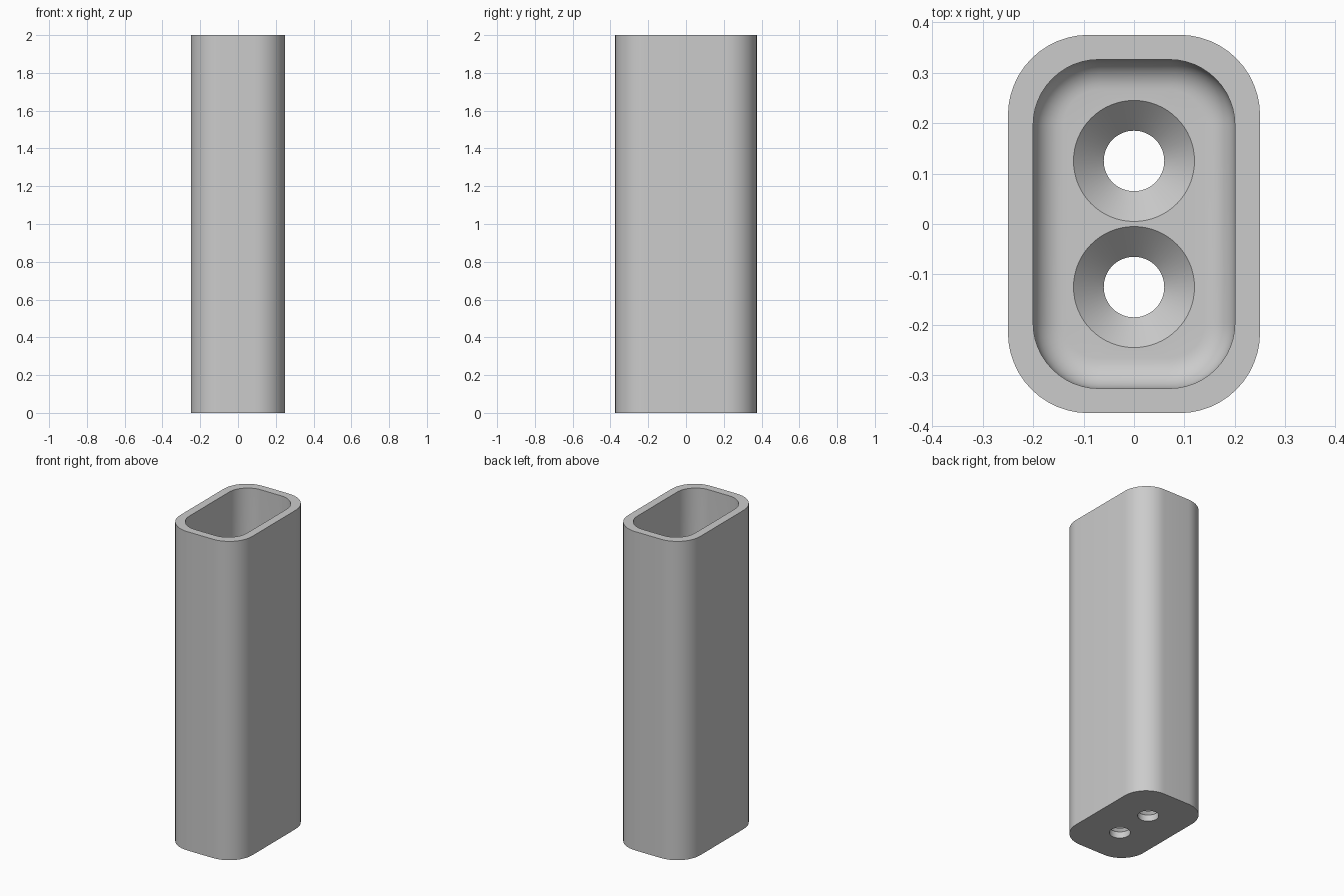
import bpy
import bmesh
from math import cos, sin, pi

FLOOR, FILLET = 0.1, 0.06
HOLE_R, SINK_R, SINK_Z = 0.06, 0.12, 0.04

cube = bpy.data.objects.get("Cube")
if cube:
    bpy.data.objects.remove(cube)

bm = bmesh.new()


def loop(points, z):
    return [bm.verts.new((x, y, z)) for x, y in points]


def rounded_rect(hx, hy, r, z, steps=12):
    """Closed loop of a rounded rectangle with half sizes hx, hy."""
    pts = []
    for q, (sx, sy) in enumerate([(1, 1), (-1, 1), (-1, -1), (1, -1)]):
        for i in range(steps + 1):
            a = (q + i / steps) * pi / 2
            pts.append((sx * (hx - r) + r * cos(a), sy * (hy - r) + r * sin(a)))
    return loop(pts, z)


def circle(y, r, z, steps=64):
    return loop([(r * cos(2 * pi * i / steps), y + r * sin(2 * pi * i / steps))
                 for i in range(steps)], z)


def skin(rings):
    """Join successive loops with quads."""
    for a, b in zip(rings, rings[1:]):
        for i in range(len(a)):
            j = (i + 1) % len(a)
            bm.faces.new((a[i], a[j], b[j], b[i]))


def fill(outer, holes, up):
    """Flat face bounded by an outer loop with holes cut out."""
    edges = []
    for ring in [outer] + holes:
        for a, b in zip(ring, ring[1:] + ring[:1]):
            edges.append(bm.edges.get((a, b)) or bm.edges.new((a, b)))
    bmesh.ops.triangle_fill(bm, edges=edges, use_beauty=True, normal=(0, 0, up))


# Outer wall, rim, inner wall and the rounded transition to the floor
rings = [rounded_rect(0.25, 0.375, 0.16, 0),
         rounded_rect(0.25, 0.375, 0.16, 2),
         rounded_rect(0.2, 0.326, 0.13, 2)]
for i in range(9):
    a = i / 8 * pi / 2
    inset = FILLET * (1 - cos(a))
    rings.append(rounded_rect(0.2 - inset, 0.326 - inset, 0.13 - inset,
                              FLOOR + FILLET * (1 - sin(a))))
skin(rings)

# Two countersunk screw holes through the floor
bottoms, tops = [], []
for y in (-0.125, 0.125):
    hole = [circle(y, HOLE_R, 0), circle(y, HOLE_R, SINK_Z), circle(y, SINK_R, FLOOR)]
    skin(hole)
    bottoms.append(hole[0])
    tops.append(hole[-1])

# Underside and floor
fill(rings[0], bottoms, -1)
fill(rings[-1], tops, 1)
bmesh.ops.recalc_face_normals(bm, faces=bm.faces)

mesh = bpy.data.meshes.new("open_sleeve")
bm.to_mesh(mesh)
bm.free()
sleeve = bpy.data.objects.new("open_sleeve", mesh)
bpy.context.collection.objects.link(sleeve)

# Plain grey
grey = bpy.data.materials.new("plain_grey")
grey.use_nodes = True
colour = (0.6, 0.6, 0.6, 1)
grey.diffuse_color = colour
grey.node_tree.nodes["Principled BSDF"].inputs["Base Color"].default_value = colour
mesh.materials.append(grey)

bpy.ops.object.select_all(action="DESELECT")
sleeve.select_set(True)
bpy.context.view_layer.objects.active = sleeve
bpy.ops.object.shade_smooth_by_angle(angle=pi / 6)
